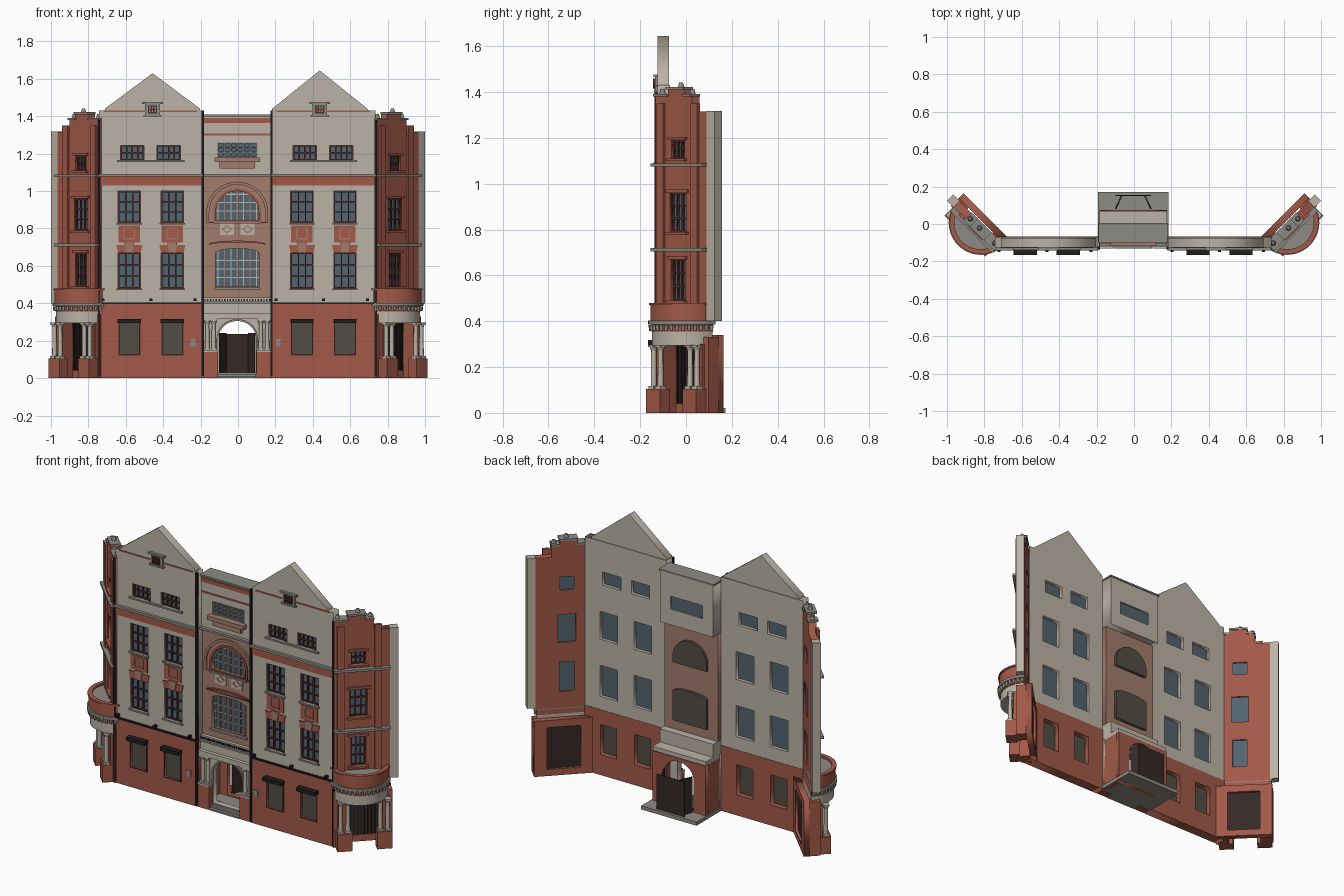
import bpy, bmesh, math
from mathutils import Matrix

if "Cube" in bpy.data.objects:
    bpy.data.objects.remove(bpy.data.objects["Cube"])


def material(name, *rgb):
    m = bpy.data.materials.new(name)
    m.use_nodes = True
    m.diffuse_color = (*rgb, 1)
    m.node_tree.nodes["Principled BSDF"].inputs["Base Color"].default_value = (*rgb, 1)
    return m


BRICK = material("red brick", .36, .1, .065)
CREAM = material("cream plaster", .5, .45, .38)
PINK = material("pink brick", .37, .2, .15)
STONE = material("grey stone", .27, .26, .23)
FRAME = material("maroon frame", .09, .026, .023)
GLASS = material("blue glass", .085, .125, .16)
SHUTTER = material("brown shutter", .085, .072, .058)
DOOR = material("dark wood", .036, .022, .02)
BLACK = material("black metal", .014, .013, .013)
frame = Matrix.Identity(4)


def emit(name, bm, mat, smooth=False):
    bmesh.ops.remove_doubles(bm, verts=bm.verts, dist=1e-5)
    bm.transform(frame)
    bmesh.ops.recalc_face_normals(bm, faces=bm.faces)
    me = bpy.data.meshes.new(name)
    bm.to_mesh(me)
    bm.free()
    me.materials.append(mat)
    if smooth:
        me.shade_smooth()
        me.set_sharp_from_angle(angle=math.radians(35))
    ob = bpy.data.objects.new(name, me)
    bpy.context.scene.collection.objects.link(ob)
    return ob


def block(name, cx, w, y0, y1, z0, z1, mat):
    bm = bmesh.new()
    m = Matrix.Translation((cx, (y0 + y1) / 2, (z0 + z1) / 2)) @ Matrix.Diagonal((w, y1 - y0, z1 - z0, 1))
    bmesh.ops.create_cube(bm, size=1, matrix=m)
    return emit(name, bm, mat)


def rod(name, x, y, z0, z1, r0, r1, mat):
    bm = bmesh.new()
    bmesh.ops.create_cone(bm, cap_ends=True, segments=14, radius1=r0, radius2=r1, depth=z1 - z0,
                          matrix=Matrix.Translation((x, y, (z0 + z1) / 2)))
    return emit(name, bm, mat, True)


# Upright plate: the first outline is the edge, the others are holes
def plate(name, outlines, y0, y1, mat):
    cu = bpy.data.curves.new(name, 'CURVE')
    cu.dimensions, cu.fill_mode, cu.extrude = '2D', 'BOTH', (y1 - y0) / 2
    for pts in outlines:
        sp = cu.splines.new('POLY')
        sp.points.add(len(pts) - 1)
        for p, (x, z) in zip(sp.points, pts):
            p.co = (x, z, 0, 1)
        sp.use_cyclic_u = True
    tmp = bpy.data.objects.new(name, cu)
    me = bpy.data.meshes.new_from_object(tmp)
    bm = bmesh.new()
    bm.from_mesh(me)
    bpy.data.objects.remove(tmp)
    bpy.data.curves.remove(cu)
    bpy.data.meshes.remove(me)
    bm.transform(Matrix.Translation((0, (y0 + y1) / 2, 0)) @ Matrix.Rotation(math.pi / 2, 4, 'X'))
    return emit(name, bm, mat)


def rect(cx, w, z0, z1):
    return [(cx - w / 2, z0), (cx + w / 2, z0), (cx + w / 2, z1), (cx - w / 2, z1)]


def arch(cx, w, z0, spring, rise, n=20):
    arc = [(cx + w / 2 * math.cos(math.pi * i / n), spring + rise * math.sin(math.pi * i / n)) for i in range(n + 1)]
    return [(cx - w / 2, z0), (cx + w / 2, z0)] + arc


def window(name, cx, w, z0, z1, y, cols, rows, mat=FRAME, t=.007):
    pw, ph = (w - t) / cols, (z1 - z0 - t) / rows
    panes = [rect(cx - w / 2 + t / 2 + pw * (i + .5), pw - t, z0 + t + ph * j, z0 + ph * (j + 1))
             for i in range(cols) for j in range(rows)]
    plate(name + "_frame", [rect(cx, w, z0, z1)] + panes, y - .006, y + .004, mat)
    block(name + "_glass", cx, w, y + .004, y + .02, z0, z1, GLASS)


def column(name, x, y, z0, z1, r):
    block(name + "_base", x, r * 2.6, y - r * 1.3, y + r * 1.3, z0, z0 + .012, CREAM)
    rod(name + "_shaft", x, y, z0 + .012, z1 - .025, r, r * .85, CREAM)
    rod(name + "_capital", x, y, z1 - .025, z1 - .01, r * .9, r * 1.4, CREAM)
    block(name + "_abacus", x, r * 2.8, y - r * 1.4, y + r * 1.4, z1 - .01, z1, CREAM)


def half_disc(name, cx, y, r, z0, z1, mat, inner=0):
    arc = [math.pi * (1 + i / 28) for i in range(29)]
    pts = [(cx + r * math.cos(a), y + r * math.sin(a)) for a in arc]
    if inner:
        pts += [(cx + inner * math.cos(a), y + inner * math.sin(a)) for a in reversed(arc)]
    bm = bmesh.new()
    face = bm.faces.new([bm.verts.new((*p, z0)) for p in pts])
    ext = bmesh.ops.extrude_face_region(bm, geom=[face])
    bmesh.ops.translate(bm, vec=(0, 0, z1 - z0), verts=[v for v in ext["geom"] if isinstance(v, bmesh.types.BMVert)])
    emit(name, bm, mat, True)


# Two gabled main bays
for side, c, gc, apex in (("right", -.466, -.457, 1.63), ("left", .457, .437, 1.645)):
    n = side + "_bay_"
    xs = (c - .115, c + .115)
    tops = (c - .1, c + .095)
    holes = [rect(x, .12, *z) for x in xs for z in ((.48, .67), (.83, 1.0))]
    holes += [rect(x, .125, 1.165, 1.245) for x in tops]
    plate(n + "upper_wall", [rect(c, .555, .4, 1.43)] + holes, -.125, -.07, CREAM)
    plate(n + "ground_wall", [rect(c, .555, 0, .4)] + [rect(x, .11, .125, .31) for x in xs], -.13, -.068, BRICK)
    plate(n + "gable", [[(gc - .255, 1.425), (gc + .255, 1.425), (gc + .255, 1.44), (gc, apex), (gc - .255, 1.44)]],
          -.125, -.075, CREAM)
    block(n + "gable_stripe", c, .5, -.129, -.124, 1.422, 1.43, BRICK)
    block(n + "brick_band", c, .55, -.131, -.124, 1.03, 1.078, BRICK)
    block(n + "cornice", c, .555, -.142, -.122, 1.078, 1.092, STONE)
    block(n + "ground_line", c, .555, -.138, -.124, .397, .405, BLACK)
    block(n + "upper_sill", c, .36, -.138, -.122, 1.155, 1.165, STONE)
    block(n + "meter_box", c + (.226 if c < 0 else -.242), .026, -.136, -.128, .17, .21, STONE)
    for x in (c - .255, c, c + .235):
        block(n + "floodlight", x, .016, -.15, -.124, .412, .426, BLACK)
    for x in tops:
        window(n + "top_window", x, .125, 1.165, 1.245, -.11, 4, 2)
    for x in xs:
        window(n + "middle_window", x, .12, .83, 1.0, -.11, 3, 3)
        window(n + "lower_window", x, .12, .48, .67, -.11, 3, 3)
        for z in (.82, .47):
            block(n + "sill", x, .135, -.135, -.12, z, z + .01, STONE)
        # Ornamental brick apron with keystone lintel
        plate(n + "lintel", [[(x - .06, .668), (x + .06, .668), (x + .07, .712), (x - .07, .712)]], -.13, -.122, BRICK)
        plate(n + "keystone", [[(x - .018, .668), (x + .018, .668), (x + .026, .725), (x - .026, .725)]], -.135, -.122, PINK)
        block(n + "apron", x, .115, -.13, -.122, .725, .815, BRICK)
        plate(n + "apron_border", [rect(x, .062, .742, .803), rect(x, .05, .748, .797)], -.134, -.128, PINK)
        block(n + "shutter", x, .11, -.115, -.1, .125, .31, SHUTTER)
        plate(n + "shutter_frame", [rect(x, .118, .12, .31), rect(x, .106, .127, .304)], -.134, -.128, FRAME)
        block(n + "awning", x, .125, -.165, -.128, .295, .317, BLACK)
    # Small attic window with hood
    block(n + "attic_surround", gc, .078, -.135, -.122, 1.405, 1.468, STONE)
    block(n + "attic_hood", gc, .112, -.142, -.122, 1.466, 1.476, STONE)
    block(n + "attic_sill", gc, .098, -.14, -.122, 1.398, 1.408, STONE)
    window(n + "attic_window", gc, .05, 1.415, 1.458, -.137, 3, 2)
for x in (-.743, -.188, .179, .737):
    block("drain_pipe", x, .012, -.137, -.12, .01, 1.43 if abs(x) < .5 else 1.38, BLACK)

# Central bay, upper storeys
M, W = -.004, .36
plate("centre_top_block", [rect(M, W, 1.085, 1.4), rect(M, .215, 1.18, 1.26)], -.088, 0, CREAM)
block("centre_cap", M, W + .01, -.1, .005, 1.4, 1.41, STONE)
block("centre_brick_band", M, W, -.094, -.087, 1.365, 1.39, BRICK)
block("centre_brick_line", M, W, -.092, -.087, 1.298, 1.308, BRICK)
block("centre_cornice", M, W, -.108, -.08, 1.078, 1.09, STONE)
window("centre_top_window", M, .215, 1.18, 1.26, -.075, 6, 3, STONE, .006)
block("centre_top_glass_back", M, .215, -.02, -.01, 1.18, 1.26, GLASS)
block("balcony_sill", M, .245, -.118, -.085, 1.155, 1.18, PINK)
block("balcony_corbel", M, .19, -.105, -.085, 1.122, 1.155, PINK)
low, high = arch(M, .23, .49, .67, .022), arch(M, .23, .845, .885, .115)
plate("centre_pink_wall", [rect(M, W, .43, 1.085), low, high], -.08, -.045, PINK)
for name, shape, z0, spring, rise in (("lower", low, .49, .67, .022), ("arched", high, .845, .885, .115)):
    plate("centre_%s_glass" % name, [shape], -.062, -.05, GLASS)
    plate("centre_%s_back" % name, [shape], -.05, -.028, SHUTTER)
    for i in range(-3, 4):
        x = i * .034
        top = spring + rise * math.sqrt(1 - (x / .115) ** 2)
        block("centre_%s_bar" % name, M + x, .006, -.07, -.061, z0, top, CREAM if i % 2 else PINK)
    for z in (z0 + .045, z0 + .09, z0 + .135):
        if z < spring + rise:
            half = .115 if z < spring else .115 * math.sqrt(1 - ((z - spring) / rise) ** 2)
            block("centre_%s_rail" % name, M, half * 2, -.07, -.061, z, z + .006, CREAM)
plate("arch_moulding", [arch(M, .33, .83, .885, .165), arch(M, .3, .836, .885, .15)], -.09, -.078, PINK)
plate("inner_moulding", [arch(M, .256, .836, .885, .128), arch(M, .232, .842, .885, .116)], -.088, -.078, BRICK)
plate("lower_arch_moulding", [arch(M, .3, .712, .715, .02), arch(M, .29, .7125, .7135, .012)], -.09, -.078, BRICK)
for z in (.48, .832):
    block("centre_sill", M, .25, -.096, -.078, z - .006, z + .004, STONE)
for x in (M - .055, M + .055):
    block("lattice_panel", x, .075, -.086, -.078, .765, .827, CREAM)
    plate("lattice_diamond", [[(x, .772), (x + .03, .796), (x, .82), (x - .03, .796)],
                              [(x, .782), (x + .018, .796), (x, .81), (x - .018, .796)]], -.09, -.085, PINK)

# Central entrance porch
door = arch(M, .2, .03, .215, .09)
block("entrance_frieze", M, W, -.1, 0, .345, .43, CREAM)
block("frieze_ledge", M, W, -.115, -.09, .398, .41, STONE)
for i in range(24):
    block("frieze_dentil", M - .172 + i * .015, .007, -.108, -.098, .412, .422, BLACK)
plate("entrance_front", [rect(M, W, .01, .345), door], -.085, -.055, CREAM)
plate("entrance_arch_trim", [arch(M, .22, .025, .215, .1), door], -.094, -.084, STONE)
plate("porch_back", [rect(M, W, 0, .325), door], .045, .075, BRICK)
for s in (-1, 1):
    block("porch_side", M + s * .165, .03, -.06, .05, 0, .325, BRICK)
    block("porch_pedestal", M + s * .142, .076, -.128, -.083, .0, .14, BRICK)
    block("pedestal_cap", M + s * .142, .08, -.13, -.083, .14, .15, CREAM)
    for x in (.126, .16):
        column("porch_column", M + s * x, -.105, .15, .315, .012)
block("porch_entablature", M, W, -.122, -.08, .315, .345, CREAM)
block("porch_roof", M, W, -.06, .07, .325, .35, CREAM)
block("porch_floor", M, .375, -.08, .172, 0, .022, STONE)
for i in range(3):
    block("entrance_step", M, .2, -.13 + i * .017, -.06, 0, .01 + i * .01, STONE)
block("door_panel", M, .19, .15, .156, .022, .235, DOOR)
for s in (-1, 1):
    plate("door_leaf", [[(0, .022), (.08, .022), (.08, .24), (0, .24)]], -.004, .004, DOOR)
    leaf = bpy.context.scene.collection.objects[-1]
    leaf.location = (M + s * .095, .08, 0)
    leaf.rotation_euler.z = math.radians(90 + s * 25)

# Two diagonal corner wings, built flat then turned and mirrored
turn = Matrix.Translation((.84, 0, 0)) @ Matrix.Rotation(math.pi / 4, 4, 'Z')
for side, flip in (("left", 1), ("right", -1)):
    frame = Matrix.Diagonal((flip, 1, 1, 1)) @ turn
    n = side + "_wing_"
    C = -.025
    spans = ((.49, .67, .085), (.79, .96, .1), (1.11, 1.19, .08))
    outline = [(-.166, .39), (.152, .39), (.152, 1.315), (.062, 1.315), (.062, 1.38), (.015, 1.38),
               (.015, 1.41), (-.085, 1.41), (-.085, 1.38), (-.166, 1.38)]
    plate(n + "wall", [outline] + [rect(C, w, a, b) for a, b, w in spans], -.025, .02, BRICK)
    block(n + "end_pier", .176, .048, -.025, .022, .4, 1.318, CREAM)
    for a, b, w in spans:
        window(n + "window", C, w, a, b, -.008, 3, 3 if b < 1 else 2)
        block(n + "sill", C, w + .03, -.042, -.02, a - .012, a, BRICK)
        block(n + "lintel", C, w + .03, -.035, -.02, b, b + .014, BRICK)
    for u in (-.125, .085):
        block(n + "pilaster", u, .04, -.037, -.02, .42, 1.35, BRICK)
    for z in (.705, 1.075):
        block(n + "string_course", -.007, .318, -.052, -.02, z, z + .014, STONE)
    for u, w, z in ((-.125, .082, 1.38), (.038, .05, 1.38), (-.035, .106, 1.41)):
        block(n + "coping", u, w, -.037, .024, z, z + .012, STONE)
    for u, z in ((-.14, 1.392), (C, 1.422), (.045, 1.392)):
        rod(n + "finial", u, -.005, z, z + .02, .014, .008, STONE)
    # Rounded balcony
    half_disc(n + "balcony_soffit", -.01, .02, .155, .295, .355, CREAM)
    half_disc(n + "balcony_frieze", -.01, .02, .158, .355, .385, BRICK)
    half_disc(n + "balcony_floor", -.01, .02, .172, .385, .402, STONE)
    half_disc(n + "balcony_parapet", -.01, .02, .162, .402, .47, BRICK, .145)
    half_disc(n + "balcony_rail", -.01, .02, .168, .47, .48, BRICK, .142)
    half_disc(n + "balcony_inner_floor", -.01, .02, .146, .44, .466, STONE)
    for i in range(19):
        a = math.pi * (1 + (i + .5) / 19)
        rod(n + "balcony_bracket", -.01 + .162 * math.cos(a), .02 + .162 * math.sin(a), .358, .384, .006, .009, STONE)
    # Ground floor with gate and paired columns
    plate(n + "ground_back", [rect(0, .335, 0, .34), rect(0, .19, .04, .295)], .03, .065, BRICK)
    block(n + "gate", 0, .19, .035, .05, .04, .295, DOOR)
    for i in range(9):
        block(n + "gate_bar", -.08 + i * .02, .005, .028, .036, .04, .295, BLACK)
    for s in (-1, 1):
        block(n + "ground_side", s * .15, .035, -.03, .032, 0, .34 if s < 0 else .33, BRICK)
        block(n + "ground_pier", s * .118, .05, -.045, .03, 0, .3, BRICK)
        block(n + "pedestal", s * .112, .085, -.092, -.03, 0, .105, BRICK)
        for d in (-.021, .021):
            column(n + "column", s * .112 + d, -.066, .105, .297, .013)
